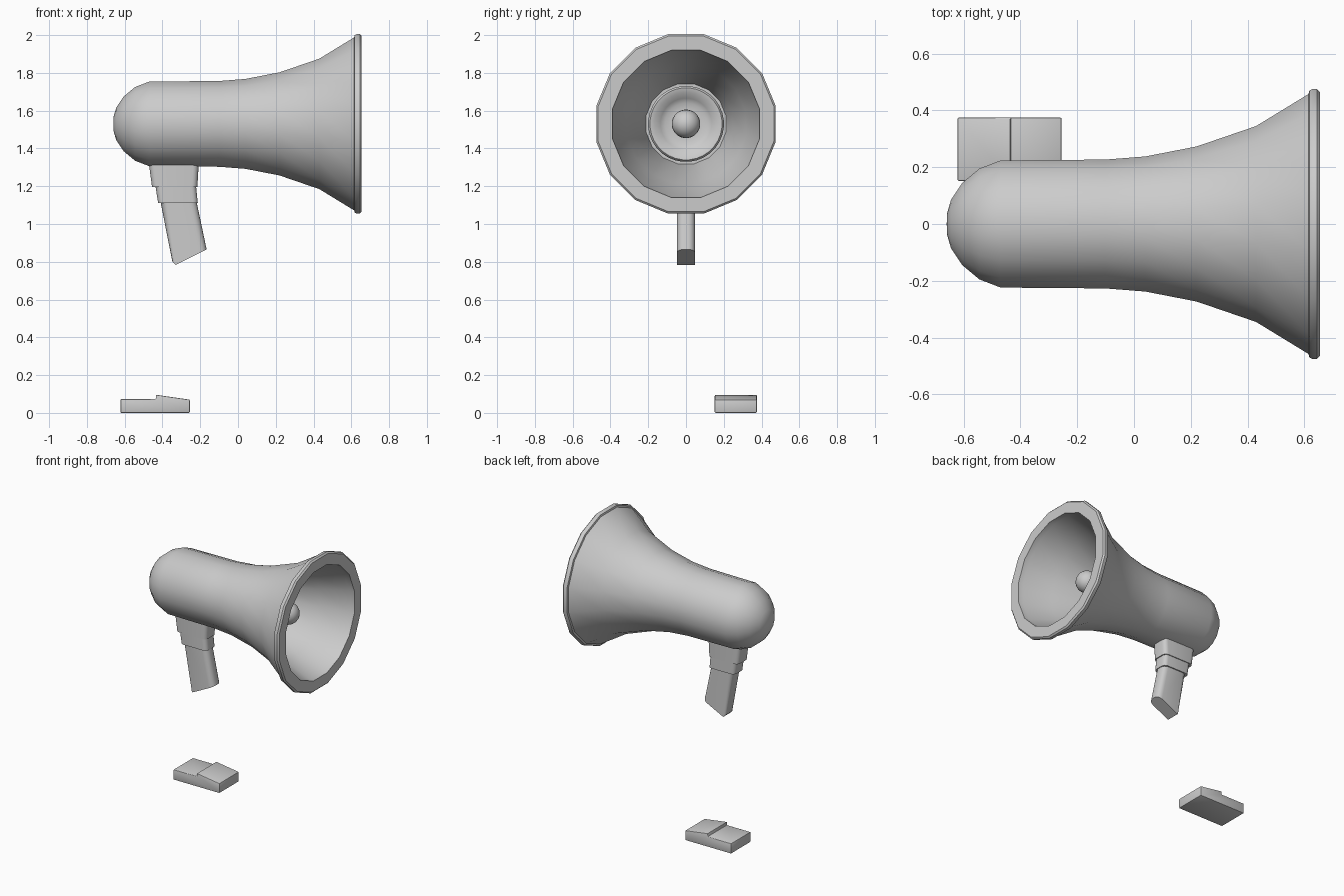
import bpy, bmesh, math

if "Cube" in bpy.data.objects:
    bpy.data.objects.remove(bpy.data.objects["Cube"])

AXIS_Z = 1.53


def finish(name, bm, angle=35):
    bmesh.ops.remove_doubles(bm, verts=bm.verts, dist=0.0001)
    bmesh.ops.recalc_face_normals(bm, faces=bm.faces)
    me = bpy.data.meshes.new(name)
    bm.to_mesh(me)
    bm.free()
    ob = bpy.data.objects.new(name, me)
    bpy.context.collection.objects.link(ob)
    bpy.ops.object.select_all(action='DESELECT')
    bpy.context.view_layer.objects.active = ob
    ob.select_set(True)
    bpy.ops.object.shade_smooth_by_angle(angle=math.radians(angle))
    return ob


def lathe(name, profile, sides, angle=35):
    """Revolve (x, flat-to-centre radius) points around the horn axis."""
    bm = bmesh.new()
    rings = []
    for x, r in profile:
        r /= math.cos(math.pi / sides)
        if r < 1e-5:
            rings.append([bm.verts.new((x, 0, AXIS_Z))] * sides)
            continue
        ring = []
        for i in range(sides):
            a = 2 * math.pi * (i + 0.5) / sides
            ring.append(bm.verts.new((x, r * math.cos(a), AXIS_Z + r * math.sin(a))))
        rings.append(ring)
    for a, b in zip(rings, rings[1:]):
        for i in range(sides):
            j = (i + 1) % sides
            bm.faces.new(list(dict.fromkeys((a[i], a[j], b[j], b[i]))))
    return finish(name, bm, angle)


def prism(name, outline, y0, y1, bevel, upright_only=True, segments=4):
    """Extrude an (x, z) outline along y and round its edges."""
    bm = bmesh.new()
    face = bm.faces.new([bm.verts.new((x, y0, z)) for x, z in outline])
    ext = bmesh.ops.extrude_face_region(bm, geom=[face])
    for v in ext['geom']:
        if isinstance(v, bmesh.types.BMVert):
            v.co.y = y1
    edges = []
    for e in bm.edges:
        d = (e.verts[0].co - e.verts[1].co).normalized()
        if abs(d.z) > 0.8 or not upright_only:
            edges.append(e)
    bmesh.ops.bevel(bm, geom=edges, offset=bevel, segments=segments,
                    profile=0.5, affect='EDGES')
    return finish(name, bm)


# Horn shell: domed rear, flared bell, thick rim, hollow inside
lathe("horn", [
    (-0.66, 0), (-0.658, 0.04), (-0.645, 0.085), (-0.605, 0.145), (-0.545, 0.195), (-0.47, 0.224),
    (-0.10, 0.227), (0.04, 0.238), (0.22, 0.273), (0.43, 0.345), (0.615, 0.458),
    (0.618, 0.470), (0.628, 0.475), (0.645, 0.475), (0.655, 0.465),
    (0.655, 0.39), (0.62, 0.385), (0.43, 0.315), (0.22, 0.245), (0.08, 0.212), (0.08, 0)], 16, 40)

# Inner reflector cup with a round-nosed stem
lathe("reflector", [
    (0.08, 0.20), (0.145, 0.20), (0.155, 0.19), (0.15, 0.165),
    (0.125, 0.135), (0.11, 0.11), (0.11, 0.07)], 32, 50)
nose = [(0.40 + 0.075 * math.sin(math.radians(a)), 0.075 * math.cos(math.radians(a)))
        for a in range(-60, 91, 15)]
lathe("stem", [(0.09, 0.0375)] + nose, 24, 50)

# Grip: mount, collar and slanted handle
prism("grip_mount", [(-0.472, 1.32), (-0.208, 1.32), (-0.215, 1.195), (-0.455, 1.195)],
      -0.062, 0.062, 0.03)
prism("grip_collar", [(-0.437, 1.20), (-0.222, 1.20), (-0.213, 1.112), (-0.423, 1.112)],
      -0.056, 0.056, 0.028)
prism("handle", [(-0.413, 1.13), (-0.222, 1.13), (-0.166, 0.865), (-0.33, 0.783), (-0.347, 0.80)],
      -0.048, 0.048, 0.036)

# Loose trigger piece lying on the ground
prism("trigger_block", [
    (-0.622, 0), (-0.255, 0), (-0.255, 0.07), (-0.435, 0.096), (-0.435, 0.073), (-0.622, 0.073)],
    0.152, 0.375, 0.005, False, 2)
